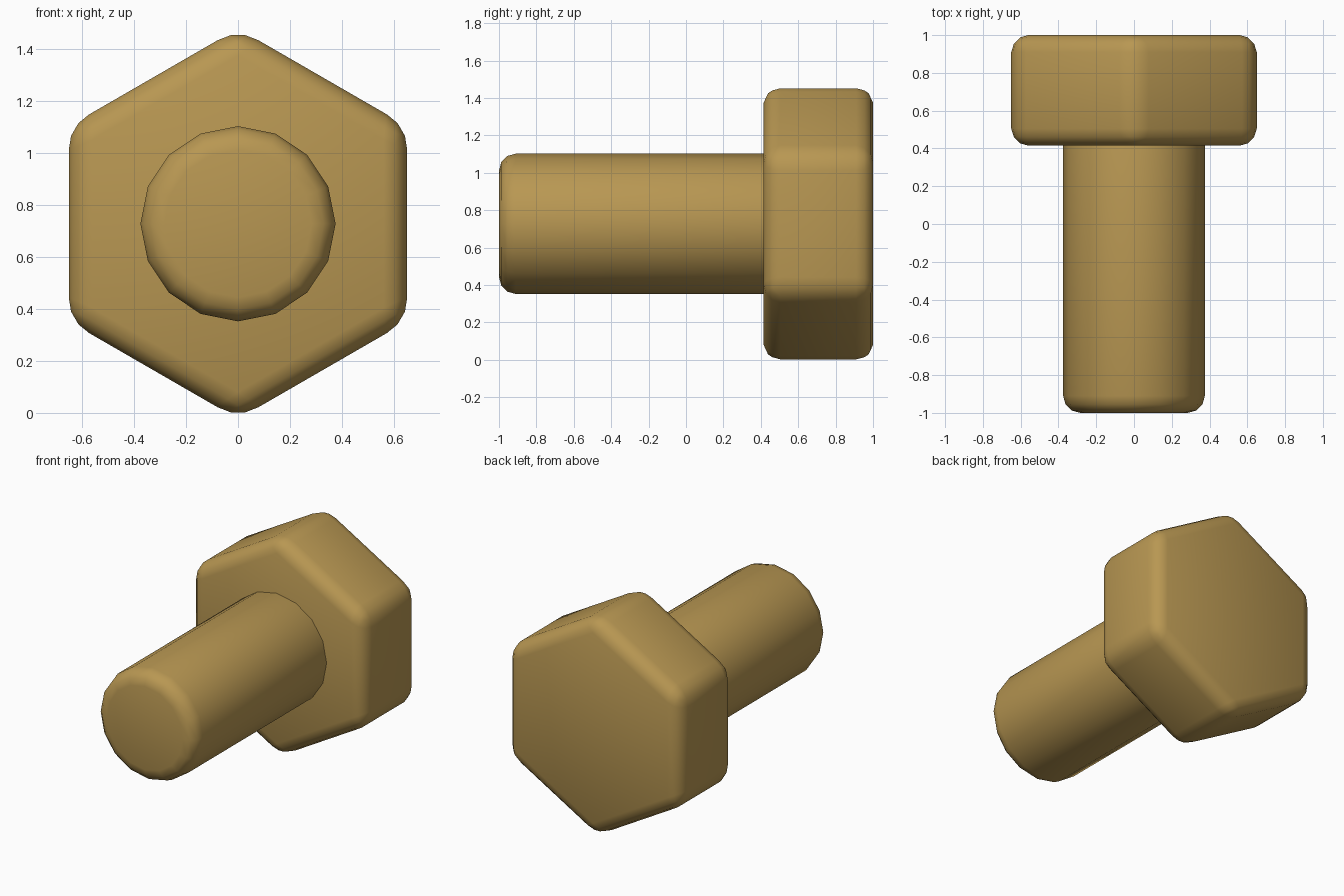
import bpy, math

if "Cube" in bpy.data.objects:
    bpy.data.objects.remove(bpy.data.objects["Cube"])

CENTRE_Z = 0.727

brass = bpy.data.materials.new("brass")
brass.diffuse_color = (0.48, 0.31, 0.085, 1)
brass.use_nodes = True
brass.node_tree.nodes["Principled BSDF"].inputs["Base Color"].default_value = brass.diffuse_color


def rounded_prism(name, sides, radius, y0, y1, bevel):
    # Prism lying along y with one corner pointing straight up
    bpy.ops.mesh.primitive_cylinder_add(
        vertices=sides, radius=radius, depth=y1 - y0,
        location=(0, (y0 + y1) / 2, CENTRE_Z), rotation=(math.pi / 2, 0, 0))
    ob = bpy.context.object
    ob.name = name
    ob.data.materials.append(brass)
    mod = ob.modifiers.new("rounding", 'BEVEL')
    mod.width = bevel
    mod.segments = 3
    mod.limit_method = 'ANGLE'
    mod.angle_limit = math.radians(30)
    bpy.ops.object.shade_smooth()
    return ob


# Hexagonal head
rounded_prism("bolt_head", 6, 0.65 / math.cos(math.pi / 6), 0.415, 1.0, 0.09)

# Shank, its inner end buried in the head
rounded_prism("bolt_shank", 16, 0.375, -1.0, 0.6, 0.09)
